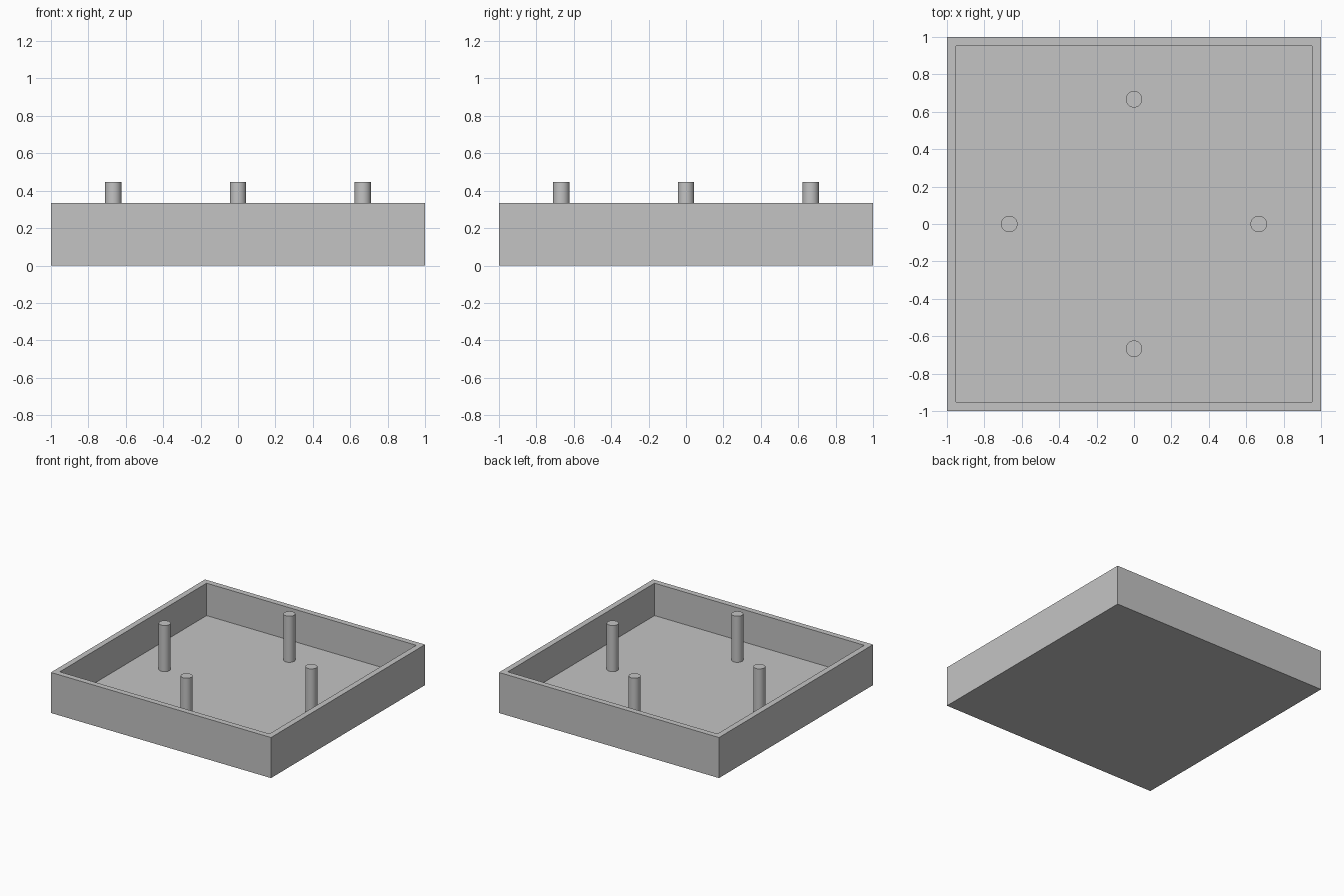
import bpy
import bmesh
import math

cube = bpy.data.objects.get("Cube")
if cube:
    bpy.data.objects.remove(cube, do_unlink=True)

WALL, FLOOR, RIM = 0.067, 0.067, 0.333
POST_TOP, POST_RADIUS, POST_OFFSET = 0.446, 0.044, 0.667

grey = bpy.data.materials.new("plain grey")
grey.use_nodes = True
colour = (0.55, 0.55, 0.55, 1)
grey.diffuse_color = colour
grey.node_tree.nodes["Principled BSDF"].inputs["Base Color"].default_value = colour

# Open square tray: inset the top of a slab, then sink the inner face
bm = bmesh.new()
bmesh.ops.create_cube(bm, size=2)
for v in bm.verts:
    v.co.z = RIM if v.co.z > 0 else 0
top = max(bm.faces, key=lambda f: f.calc_center_median().z)
bmesh.ops.inset_individual(bm, faces=[top], thickness=WALL)
well = bmesh.ops.extrude_discrete_faces(bm, faces=[top])["faces"]
bmesh.ops.translate(bm, verts=well[0].verts, vec=(0, 0, FLOOR - RIM))
bmesh.ops.recalc_face_normals(bm, faces=bm.faces)
mesh = bpy.data.meshes.new("tray")
bm.to_mesh(mesh)
bm.free()
mesh.materials.append(grey)
bpy.context.collection.objects.link(bpy.data.objects.new("tray", mesh))

# Four round posts standing on the tray floor, one towards each side
for i, side in enumerate(("left", "back", "right", "front")):
    angle = i * math.pi / 2
    bpy.ops.mesh.primitive_cylinder_add(
        vertices=48, radius=POST_RADIUS, depth=POST_TOP - FLOOR,
        location=(POST_OFFSET * math.cos(angle), POST_OFFSET * math.sin(angle),
                  (POST_TOP + FLOOR) / 2))
    post = bpy.context.object
    post.name = side + "_post"
    post.data.materials.append(grey)
    bpy.ops.object.shade_smooth_by_angle()
